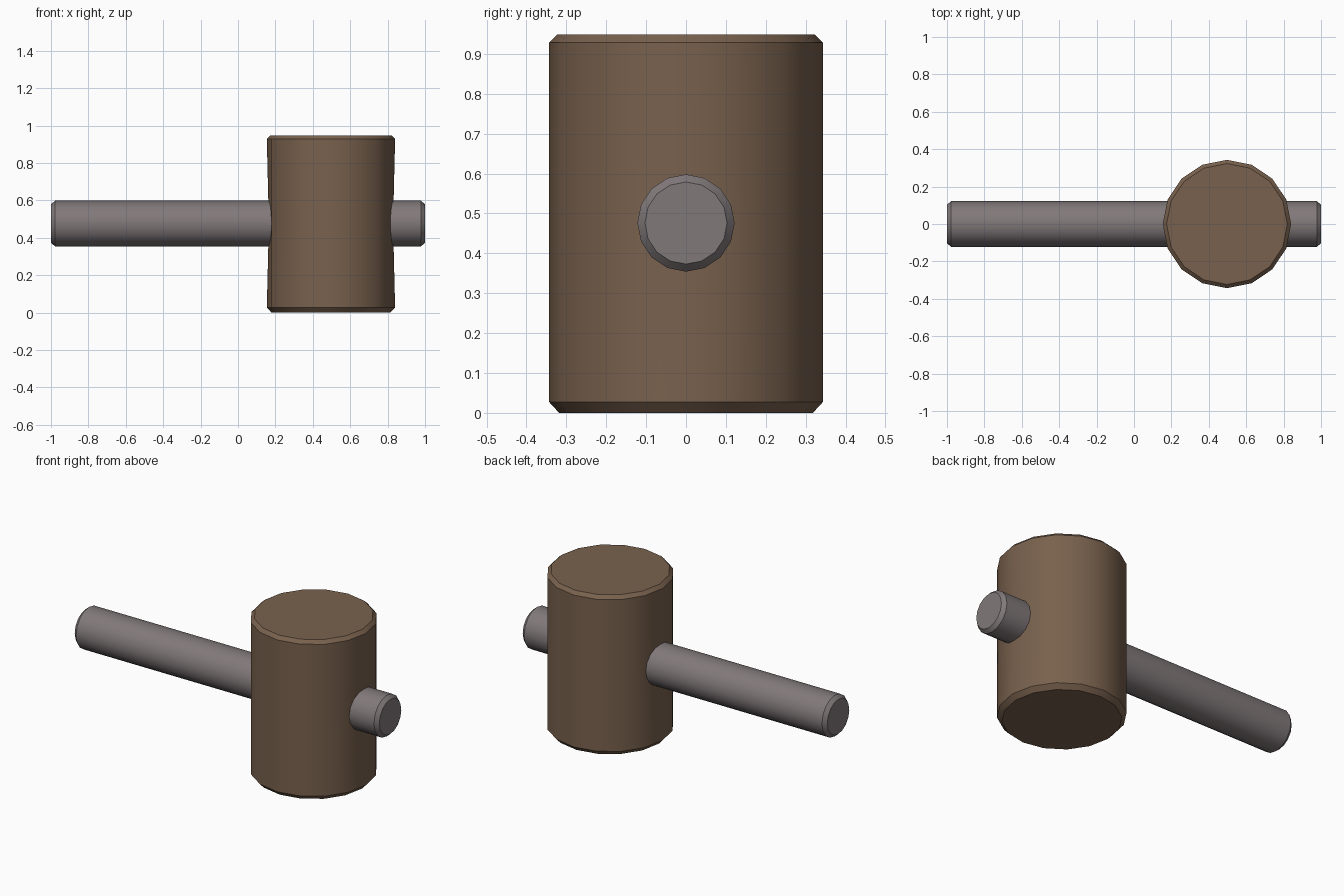
import bpy, bmesh
from math import cos, sin, pi, radians
from mathutils import Matrix

if "Cube" in bpy.data.objects:
    bpy.data.objects.remove(bpy.data.objects["Cube"])

SIDES = 16


def turned_part(name, profile, color, matrix, tweak=None):
    """Lathe a (radius, height) profile around z, cap both ends, then place it."""
    bm = bmesh.new()
    rings = []
    for j, (r, h) in enumerate(profile):
        ring = []
        for i in range(SIDES):
            k = tweak(i, j) if tweak else 0.0
            a = 2 * pi * i / SIDES
            ring.append(bm.verts.new(((r - k) * cos(a), (r - k) * sin(a), h)))
        rings.append(ring)
    for lo, hi in zip(rings, rings[1:]):
        for i in range(SIDES):
            n = (i + 1) % SIDES
            bm.faces.new((lo[i], lo[n], hi[n], hi[i]))
    bm.faces.new(rings[0][::-1])
    bm.faces.new(rings[-1])
    bm.transform(matrix)
    bmesh.ops.recalc_face_normals(bm, faces=bm.faces)
    mesh = bpy.data.meshes.new(name)
    bm.to_mesh(mesh)
    bm.free()
    obj = bpy.data.objects.new(name, mesh)
    bpy.context.collection.objects.link(obj)
    mat = bpy.data.materials.new(name + "_wood")
    mat.diffuse_color = color
    mat.use_nodes = True
    mat.node_tree.nodes["Principled BSDF"].inputs["Base Color"].default_value = mat.diffuse_color
    mesh.materials.append(mat)
    bpy.ops.object.select_all(action='DESELECT')
    obj.select_set(True)
    bpy.context.view_layer.objects.active = obj
    bpy.ops.object.shade_smooth_by_angle(angle=radians(30))
    return obj


# Mallet head: upright chamfered drum, slightly flattened where the handle passes
turned_part(
    "mallet_head",
    [(0.318, 0.0), (0.343, 0.027), (0.343, 0.354), (0.343, 0.598),
     (0.343, 0.928), (0.323, 0.948)],
    (0.19, 0.12, 0.075, 1),
    Matrix.Translation((0.497, 0, 0)),
    lambda i, j: 0.008 if i in (0, SIDES // 2) and j in (2, 3) else 0.0)

# Handle: chamfered rod running through the head along x
turned_part(
    "handle",
    [(0.103, -1.0), (0.122, -0.978), (0.122, 0.978), (0.103, 1.0)],
    (0.22, 0.19, 0.195, 1),
    Matrix.Translation((0, 0, 0.476)) @ Matrix.Rotation(pi / 2, 4, 'Y'))
